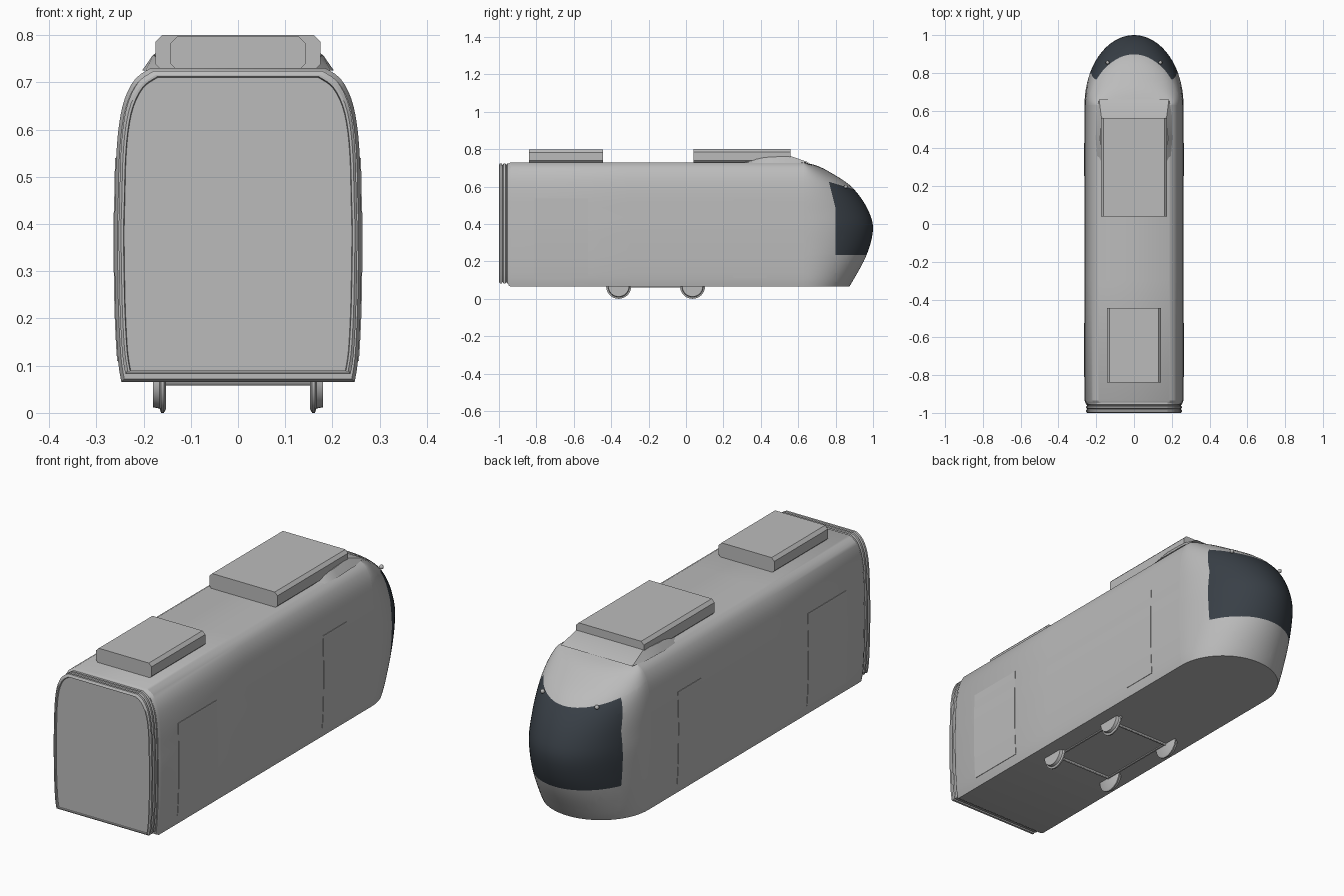
import bpy, bmesh
from math import sin, cos, pi, radians
from mathutils import Vector

if "Cube" in bpy.data.objects:
    bpy.data.objects.remove(bpy.data.objects["Cube"])


def material(name, rgb):
    m = bpy.data.materials.new(name)
    m.use_nodes = True
    m.diffuse_color = (*rgb, 1)
    m.node_tree.nodes["Principled BSDF"].inputs["Base Color"].default_value = (*rgb, 1)
    return m


GREY = material("light grey paint", (0.5, 0.5, 0.5))
GLASS = material("dark glass", (0.04, 0.05, 0.062))


def finish(name, bm, mats=(GREY,), angle=30):
    bmesh.ops.remove_doubles(bm, verts=bm.verts[:], dist=1e-5)
    bmesh.ops.recalc_face_normals(bm, faces=bm.faces[:])
    me = bpy.data.meshes.new(name)
    bm.to_mesh(me)
    bm.free()
    for m in mats:
        me.materials.append(m)
    ob = bpy.data.objects.new(name, me)
    bpy.context.collection.objects.link(ob)
    bpy.ops.object.select_all(action='DESELECT')
    ob.select_set(True)
    bpy.context.view_layer.objects.active = ob
    bpy.ops.object.shade_smooth_by_angle(angle=radians(angle))
    return ob


def bridge(bm, rings, closed=True):
    """Skin rings of points with quads and return the vertex rings."""
    rows = [[bm.verts.new(p) for p in r] for r in rings]
    n = len(rows[0])
    for a, b in zip(rows, rows[1:]):
        for i in range(n if closed else n - 1):
            j = (i + 1) % n
            bm.faces.new((a[i], a[j], b[j], b[i]))
    return rows


def loft(name, rings, angle=30):
    bm = bmesh.new()
    rows = bridge(bm, rings)
    bm.faces.new(rows[0])
    bm.faces.new(rows[-1])
    return finish(name, bm, angle=angle)


def smooth_path(pts, steps=3):
    """Catmull-Rom through the points."""
    p = [Vector(v) for v in pts]
    p = [p[0]] + p + [p[-1]]
    out = []
    for a, b, c, d in zip(p, p[1:], p[2:], p[3:]):
        for s in range(steps):
            t = s / steps
            out.append(0.5 * (2 * b + (c - a) * t + (2 * a - 5 * b + 4 * c - d) * t * t
                              + (3 * b - a - 3 * c + d) * t ** 3))
    return out + [p[-1]]


# Half section of the shell: half width, height, nose tip position
Y0 = 0.63
SIDE = smooth_path([(.247, .065, .873), (.254, .11, .90), (.259, .2, .95), (.261, .29, .985),
                    (.262, .384, 1.0), (.26, .46, .98), (.258, .54, .935), (.252, .61, .873),
                    (.24, .665, .79), (.217, .708, .71), (.185, .73, Y0)])


def section(y, sx=1.0, low=.065, high=.73):
    """Full closed section at y, squeezed to a width factor and height range."""
    k = (high - low) / .665
    half = [(w * sx, y, low + (z - .065) * k) for w, z, _ in SIDE]
    return half + [(-a, b, c) for a, b, c in reversed(half)]


# Main car shell with a chamfered rear edge
loft("body_shell", [section(-.95, .975, .072, .722), section(-.935), section(-.3), section(Y0)])

# Ribbed gangway with a recessed end panel
rings = []
for i in range(3):
    y = -.94 - .02 * i
    rings += [section(y, .945, .09, .715), section(y - .005, .965, .082, .724),
              section(y - .015, .965, .082, .724), section(y - .02, .945, .09, .715)]
rings += [section(-1.0, .925, .088, .712), section(-.992, .92, .09, .71)]
loft("gangway_bellows", rings, 20)

# Rounded nose, cut along the windscreen outline
bm = bmesh.new()
N = 40
rows = bridge(bm, [[(w * cos(pi * i / N), Y0 + (yn - Y0) * sin(pi * i / N), z)
                    for i in range(N + 1)] for w, z, yn in SIDE], closed=False)
bm.faces.new(rows[0])
bmesh.ops.remove_doubles(bm, verts=bm.verts[:], dist=1e-5)
for co, no in (((0, 0, .235), (0, 0, 1)), ((0, .9, .585), (0, .3, 1)),
               ((0, .798, .49), (0, 1, 0)), ((0, .798, .49), (0, 1, .25))):
    bmesh.ops.bisect_plane(bm, geom=bm.verts[:] + bm.edges[:] + bm.faces[:],
                           plane_co=co, plane_no=no)
for f in bm.faces:
    x, y, z = f.calc_center_median()
    if z > .235 and z < .585 + .3 * (.9 - y) and y > .798 - .25 * max(0, z - .49):
        f.material_index = 1
finish("nose_with_windscreen", bm, (GREY, GLASS), 40)


# Roof equipment boxes with chamfered long edges
def roof_box(name, w, y0, y1, low, high, c=.014):
    half = [(w - c, low), (w, low + c), (w, high - c), (w - c, high)]
    prof = half + [(-x, z) for x, z in reversed(half)]
    loft(name, [[(x, y, z) for x, z in prof] for y in (y0, y1)], 20)


roof_box("rear_roof_unit", .143, -.84, -.445, .725, .797)
roof_box("front_roof_unit", .175, .04, .56, .725, .8)

# Sloping fairing under the front roof unit
bm = bmesh.new()
for s in (-1, 1):
    for x, y, z in ((.165, .3, .725), (.195, .36, .725), (.203, .45, .725), (.2, .58, .727),
                    (.185, .66, .728), (.17, .38, .752), (.18, .45, .758), (.172, .56, .763)):
        bm.verts.new((s * x, y, z))
bmesh.ops.convex_hull(bm, input=bm.verts[:])
finish("roof_fairing", bm)

# Thin door panels that follow the side wall
for label, s in (("left", 1), ("right", -1)):
    for end, y0, y1 in (("rear", -.81, -.525), ("front", .255, .43)):
        wall = [(w, z) for w, z, _ in SIDE if .1 < z < .55]
        prof = [(w + .002, z) for w, z in wall] + [(w - .004, z) for w, z in reversed(wall)]
        loft(f"{end}_door_{label}", [[(s * w, y, z) for w, z in prof] for y in (y0, y1)])


def disc_ring(x, y, r, n=32):
    return [(x, y + r * cos(2 * pi * i / n), .067 + r * sin(2 * pi * i / n)) for i in range(n)]


# Flanged wheels, axles and bogie rails
for pos, y in (("rear", -.36), ("front", .035)):
    for label, s in (("left", 1), ("right", -1)):
        loft(f"{pos}_wheel_{label}", [disc_ring(s * x, y, r) for x, r in
             ((.153, .06), (.157, .067), (.163, .067), (.166, .058), (.18, .055))])
    loft(f"{pos}_axle", [disc_ring(x, y, .009, 12) for x in (-.155, .155)])
for label, s in (("left", 1), ("right", -1)):
    loft(f"bogie_rail_{label}", [[(s * .15 + a, y, .066 + b) for a, b in
         ((-.004, -.006), (.004, -.006), (.004, .006), (-.004, .006))] for y in (-.36, .035)])

# Small marker lamps beside the windscreen edges
for label, s in (("left", 1), ("right", -1)):
    for pos, co in (("lower", (.12, .905, .218)), ("upper", (.14, .855, .6))):
        bm = bmesh.new()
        bmesh.ops.create_uvsphere(bm, u_segments=12, v_segments=8, radius=.01)
        bmesh.ops.translate(bm, verts=bm.verts[:], vec=(s * co[0], co[1], co[2]))
        finish(f"{pos}_lamp_{label}", bm)
